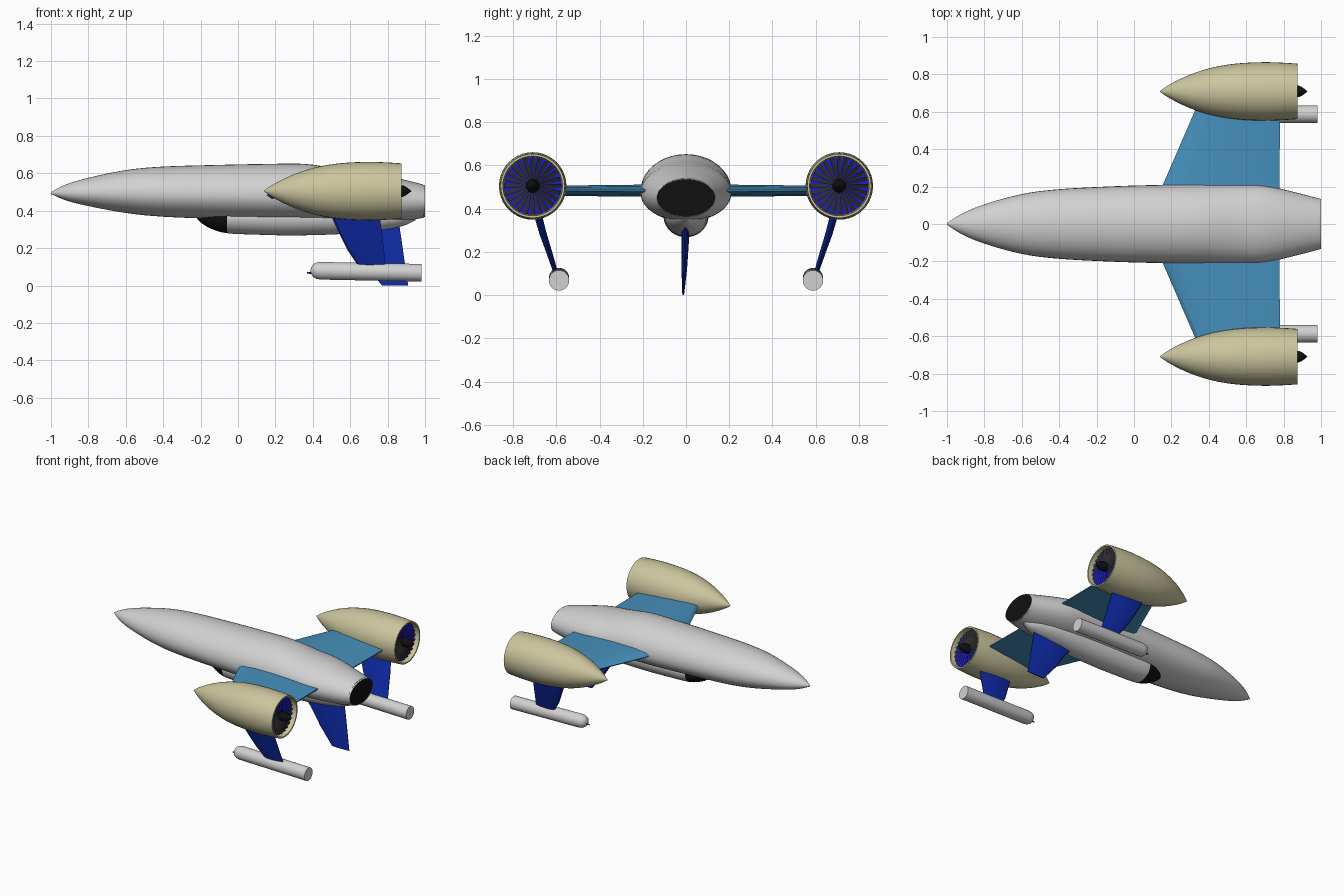
import bpy
import bmesh
from math import sin, cos, pi, radians

cube = bpy.data.objects.get("Cube")
if cube:
    bpy.data.objects.remove(cube)


def material(name, r, g, b):
    m = bpy.data.materials.new(name)
    m.use_nodes = True
    m.diffuse_color = (r, g, b, 1)
    m.node_tree.nodes["Principled BSDF"].inputs["Base Color"].default_value = (r, g, b, 1)
    return m


GREY = material("hull grey", 0.64, 0.64, 0.64)
TAN = material("engine tan", 0.60, 0.56, 0.34)
SKY = material("wing blue", 0.06, 0.28, 0.50)
NAVY = material("fin blue", 0.005, 0.025, 0.42)
BRIGHT = material("fan blue", 0.01, 0.01, 0.75)
BLACK = material("black", 0.005, 0.005, 0.005)
DARK = material("blade dark grey", 0.025, 0.025, 0.028)


def finish(name, bm, mats, rule=None, angle=35):
    """Turn a bmesh into a smooth-shaded object, colouring faces by rule."""
    bmesh.ops.recalc_face_normals(bm, faces=bm.faces)
    if rule:
        for f in bm.faces:
            f.material_index = rule(f)
    me = bpy.data.meshes.new(name)
    bm.to_mesh(me)
    bm.free()
    for m in mats:
        me.materials.append(m)
    ob = bpy.data.objects.new(name, me)
    bpy.context.collection.objects.link(ob)
    bpy.ops.object.select_all(action="DESELECT")
    ob.select_set(True)
    bpy.context.view_layer.objects.active = ob
    bpy.ops.object.shade_smooth_by_angle(angle=radians(angle))
    return ob


def skin(rings):
    """Join rings of points into a closed surface."""
    bm = bmesh.new()
    loops = [[bm.verts.new(p) for p in ring] for ring in rings]
    n = len(loops[0])
    for a, b in zip(loops, loops[1:]):
        for i in range(n):
            j = (i + 1) % n
            bm.faces.new((a[i], a[j], b[j], b[i]))
    bm.faces.new(loops[0])
    bm.faces.new(loops[-1])
    return bm


def refine(stations, steps=4):
    """Catmull-Rom interpolation between stations."""
    out = []
    for i in range(len(stations) - 1):
        p = [stations[min(max(k, 0), len(stations) - 1)] for k in range(i - 1, i + 3)]
        for s in range(steps):
            t = s / steps
            out.append([0.5 * (2 * b + (c - a) * t + (2 * a - 5 * b + 4 * c - d) * t * t
                               + (3 * b - a - 3 * c + d) * t ** 3) for a, b, c, d in zip(*p)])
    return out + [list(stations[-1])]


def oval(x, width, top, mid, bottom, n=40):
    ring = []
    for i in range(n):
        a = 2 * pi * i / n
        ring.append((x, width * cos(a), mid + sin(a) * (top - mid if sin(a) > 0 else mid - bottom)))
    return ring


def turned(profile, y, z, n=40, slope=0):
    """Round body along x from (x, radius) pairs."""
    return skin([[(x, y + r * cos(2 * pi * i / n), z + slope * (x - profile[0][0]) + r * sin(2 * pi * i / n))
                  for i in range(n)] for x, r in profile])


def blade(name, sections, side_axis, mat):
    """Lens-section fin; each section is (front x, back x, y, z, thickness)."""
    lens = [(0, 0), (0.04, 0.6), (0.2, 0.95), (0.45, 1), (0.75, 0.7), (1, 0.15)]
    lens += [(u, -v) for u, v in reversed(lens[1:])]
    rings = []
    for x0, x1, y, z, t in sections:
        ring = []
        for u, v in lens:
            p = [x0 + u * (x1 - x0), y, z]
            p[side_axis] += v * t / 2
            ring.append(p)
        rings.append(ring)
    return finish(name, skin(rings), [mat], angle=30)


# Fuselage: x, half width, top, middle, bottom
hull = [(-1, 0.004, 0.5, 0.495, 0.49), (-0.92, 0.055, 0.54, 0.495, 0.455),
        (-0.8, 0.105, 0.576, 0.495, 0.425), (-0.6, 0.16, 0.617, 0.495, 0.388),
        (-0.4, 0.186, 0.636, 0.49, 0.368), (-0.1, 0.202, 0.645, 0.485, 0.356),
        (0.15, 0.209, 0.65, 0.48, 0.35), (0.36, 0.211, 0.65, 0.48, 0.347),
        (0.55, 0.211, 0.622, 0.475, 0.343), (0.7, 0.206, 0.605, 0.47, 0.34),
        (0.88, 0.165, 0.568, 0.455, 0.345), (0.99, 0.136, 0.54, 0.45, 0.362)]
finish("fuselage", skin([oval(*s) for s in refine(hull)]), [GREY])

# Rear exhaust, set just beyond the hull end
finish("exhaust", skin([oval(0.985, 0.134, 0.537, 0.45, 0.364), oval(0.995, 0.134, 0.537, 0.45, 0.364)]), [BLACK])
bm = skin([oval(0.98, 0.138, 0.542, 0.45, 0.36), oval(1, 0.134, 0.535, 0.45, 0.367)])
bmesh.ops.delete(bm, geom=[f for f in bm.faces if len(f.verts) > 4], context="FACES_ONLY")
finish("exhaust_lip", bm, [GREY])

# Belly intake pod with black mouth
pod = [(-0.22, 0.01, 0.38, 0.37, 0.357), (-0.19, 0.045, 0.4, 0.37, 0.33), (-0.14, 0.075, 0.4, 0.37, 0.302),
       (-0.06, 0.098, 0.4, 0.365, 0.28), (0.1, 0.102, 0.4, 0.365, 0.272), (0.3, 0.104, 0.4, 0.365, 0.268),
       (0.55, 0.102, 0.4, 0.365, 0.275), (0.75, 0.09, 0.4, 0.365, 0.293),
       (0.88, 0.06, 0.4, 0.37, 0.318), (0.95, 0.02, 0.4, 0.38, 0.35)]
finish("belly_intake", skin([oval(*s) for s in refine(pod)]), [GREY, BLACK],
       lambda f: int(f.calc_center_median().x < -0.06))

# Ventral fin
blade("ventral_fin", [(0.5, 0.86, -0.002, 0.34, 0.036), (0.59, 0.875, -0.004, 0.24, 0.034),
                      (0.67, 0.892, -0.008, 0.12, 0.026), (0.77, 0.91, -0.013, 0, 0.008)], 1, NAVY)

# Engine shell: outside, rim, then recessed inside
cowl = refine([(0.14, 0.003), (0.2, 0.042), (0.3, 0.09), (0.42, 0.128),
               (0.55, 0.149), (0.69, 0.156), (0.8, 0.153), (0.875, 0.148)])
cowl += [(0.875, 0.138), (0.835, 0.134)]

for side, s in (("left", 1), ("right", -1)):
    ey, ez = s * 0.709, 0.505
    # Wing
    blade(side + "_wing", [(0.08, 0.775, s * 0.05, 0.483, 0.058), (0.15, 0.777, s * 0.2, 0.483, 0.056),
                           (0.345, 0.782, s * 0.65, 0.483, 0.046)], 2, SKY)
    # Engine
    finish(side + "_engine", turned(cowl, ey, ez), [TAN])
    finish(side + "_fan_back", turned([(0.83, 0.133), (0.838, 0.133)], ey, ez), [BRIGHT])
    finish(side + "_fan_hub", turned([(0.83, 0.032), (0.88, 0.031), (0.895, 0.025), (0.912, 0.013), (0.927, 0.001)],
                                     ey, ez, 20), [BLACK])
    # Fan blades
    bm = bmesh.new()
    count = 24
    for i in range(count):
        a = 2 * pi * i / count
        half = pi / count
        corners = []
        for r, d, x in ((0.025, -0.9, 0.843), (0.095, -0.8, 0.843), (0.132, -0.55, 0.842),
                        (0.132, 0.55, 0.85), (0.095, 0.8, 0.85), (0.025, 0.9, 0.848)):
            corners.append(bm.verts.new((x, ey + r * cos(a + d * half), ez + r * sin(a + d * half))))
        bm.faces.new(corners)
    finish(side + "_fan_blades", bm, [DARK])
    # Pylon
    blade(side + "_pylon", [(0.49, 0.755, s * 0.69, 0.39, 0.038), (0.54, 0.77, s * 0.66, 0.28, 0.034),
                            (0.585, 0.78, s * 0.63, 0.19, 0.028), (0.66, 0.792, s * 0.595, 0.08, 0.02)], 1, NAVY)
    # Slung tank and its probe
    ty = s * 0.587
    finish(side + "_tank", turned([(0.388, 0.006), (0.392, 0.02), (0.402, 0.034), (0.418, 0.043),
                                   (0.44, 0.047), (0.982, 0.047)], ty, 0.08, 32, -0.02), [GREY])
    finish(side + "_tank_probe", turned([(0.37, 0.004), (0.4, 0.007)], ty, 0.068, 8), [NAVY])
